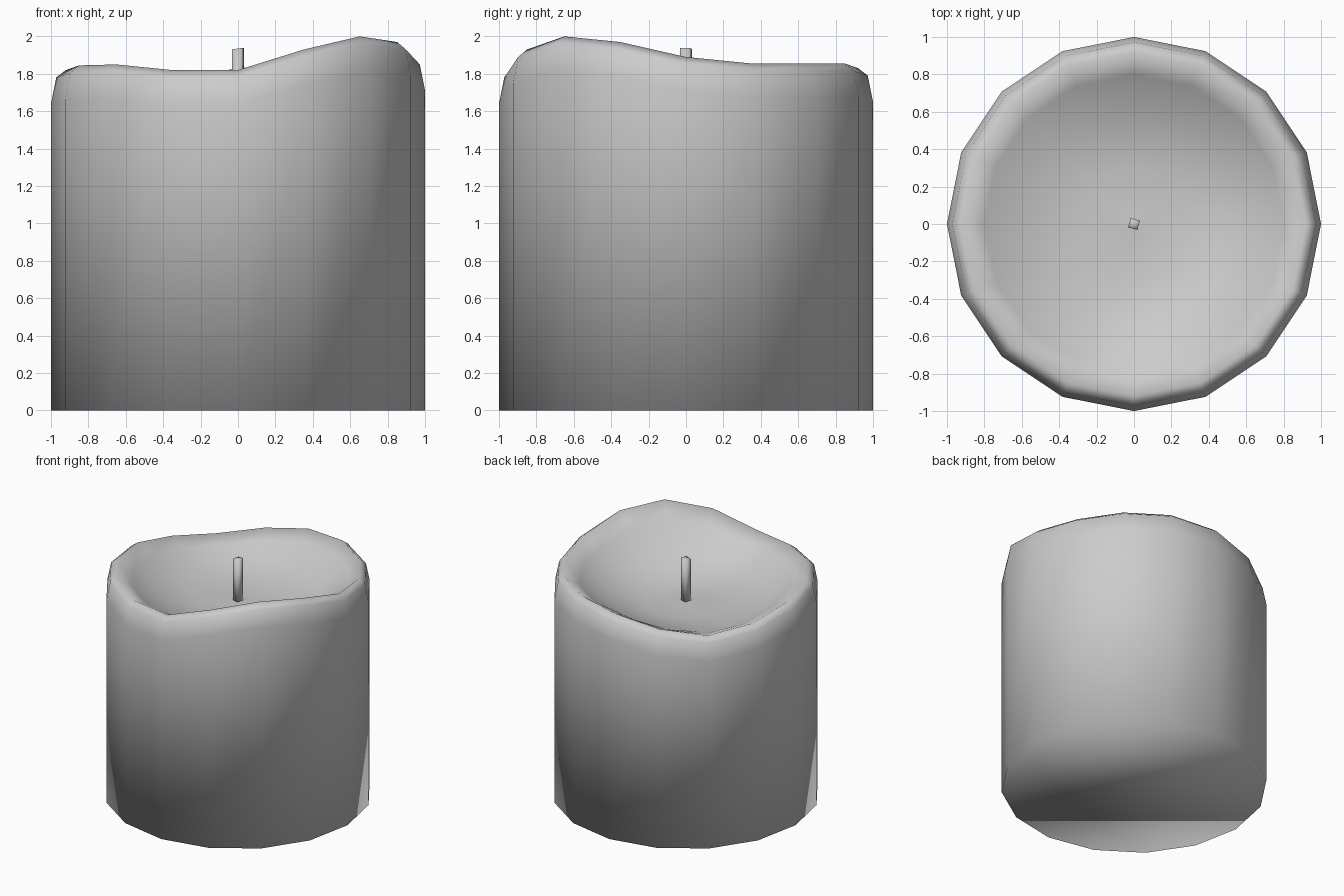
import bpy, bmesh
from math import sin, cos, pi, radians

if "Cube" in bpy.data.objects:
    bpy.data.objects.remove(bpy.data.objects["Cube"])

N = 16
# rim heights, counter-clockwise from +x
RIM = [1.89, 1.855, 1.855, 1.855, 1.83, 1.77, 1.72, 1.76,
       1.82, 1.845, 1.85, 1.82, 1.82, 1.93, 2.0, 1.97]
FLOOR = 1.57


def loft(name, rings):
    """Closed skin through rings of points, capped at both ends."""
    bm = bmesh.new()
    rows = [[bm.verts.new(p) for p in ring] for ring in rings]
    n = len(rings[0])
    for a, b in zip(rows, rows[1:]):
        for i in range(n):
            j = (i + 1) % n
            bm.faces.new((a[i], a[j], b[j], b[i]))
    bm.faces.new(rows[0][::-1])
    # end cap as a fan around a centre point
    top = rows[-1]
    mid = bm.verts.new((0, 0, sum(v.co.z for v in top) / n))
    for i in range(n):
        bm.faces.new((top[i], top[(i + 1) % n], mid))
    for f in bm.faces:
        f.smooth = True
    me = bpy.data.meshes.new(name)
    bm.to_mesh(me)
    bm.free()
    ob = bpy.data.objects.new(name, me)
    bpy.context.collection.objects.link(ob)
    return ob


def ring(r, height):
    return [(r * cos(2 * pi * i / N), r * sin(2 * pi * i / N), height(RIM[i]))
            for i in range(N)]


def bowl(t):
    return lambda z: z + (FLOOR - z) * t


# wax body: straight wall, rounded wavy rim, melted bowl rising slightly at the wick
loft("wax_body", [
    ring(1.0, lambda z: 0),
    ring(1.0, lambda z: z - 0.18),
    ring(0.972, lambda z: z - 0.04),
    ring(0.92, lambda z: z),
    ring(0.80, bowl(0.28)),
    ring(0.62, bowl(0.70)),
    ring(0.30, bowl(1.0)),
    ring(0.04, lambda z: FLOOR + 0.02),
])


# wick: thin four-sided post, slightly turned
def square(r, z, tilt=0.0):
    pts = []
    for k in range(4):
        a = radians(30 + 90 * k)
        pts.append((r * cos(a), r * sin(a), z + tilt * cos(a)))
    return pts


loft("wick", [square(0.036, FLOOR - 0.02), square(0.036, 1.935, 0.005)])
